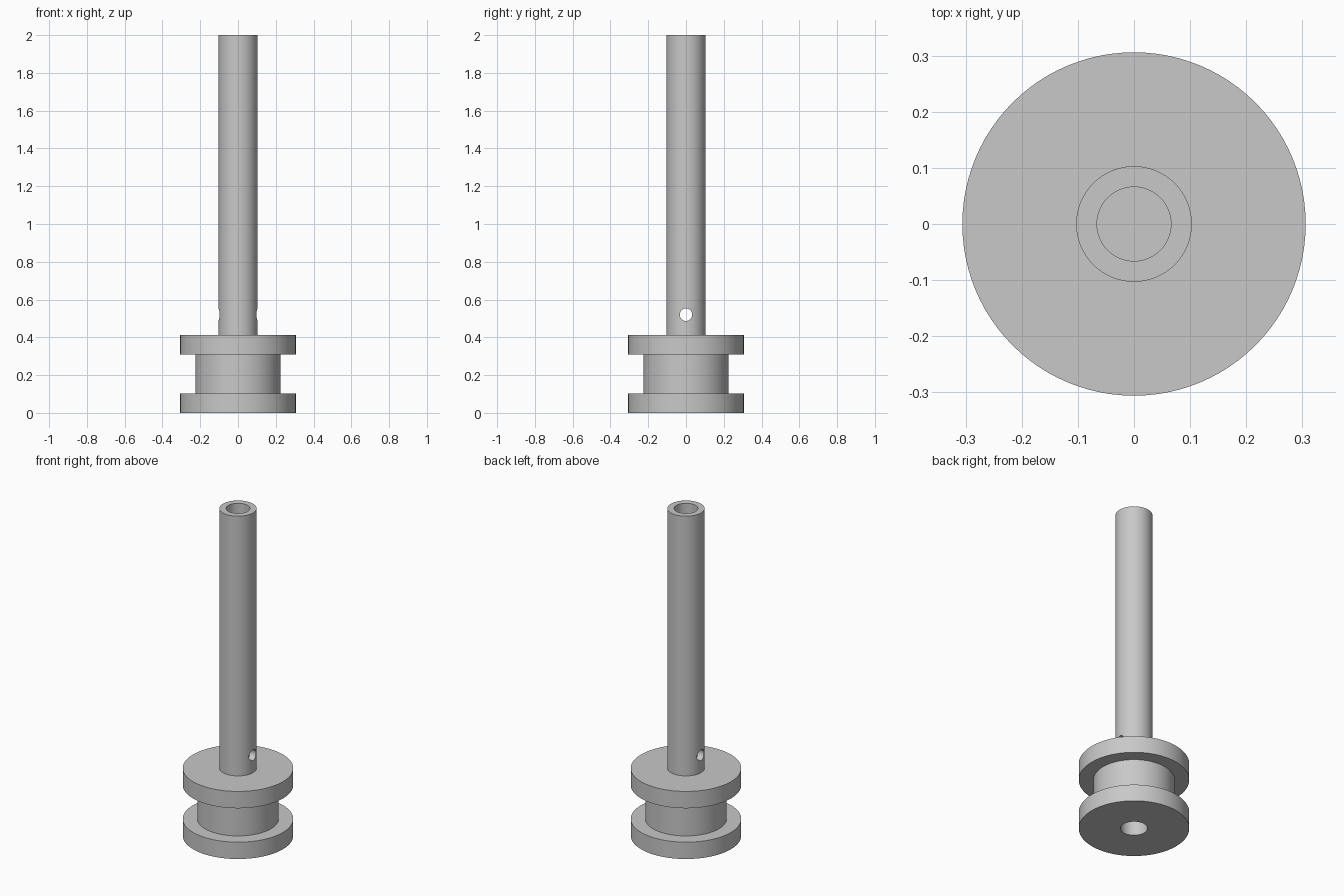
import bpy
import bmesh
import math

if "Cube" in bpy.data.objects:
    bpy.data.objects.remove(bpy.data.objects["Cube"], do_unlink=True)

SEGMENTS = 96
HOLE_Z, HOLE_R = 0.52, 0.033

# Plain grey metal
grey = bpy.data.materials.new("grey_metal")
grey.use_nodes = True
colour = (0.58, 0.58, 0.58, 1)
grey.diffuse_color = colour
grey.node_tree.nodes["Principled BSDF"].inputs["Base Color"].default_value = colour


def revolve(name, profile):
    """Turn a closed (radius, height) profile around the z axis."""
    bm = bmesh.new()
    verts = [bm.verts.new((r, 0, z)) for r, z in profile]
    edges = [bm.edges.new(pair) for pair in zip(verts, verts[1:])]
    bmesh.ops.spin(bm, geom=verts + edges, cent=(0, 0, 0), axis=(0, 0, 1),
                   angle=math.tau, steps=SEGMENTS, use_merge=False)
    bmesh.ops.remove_doubles(bm, verts=bm.verts, dist=0.0005)
    bmesh.ops.recalc_face_normals(bm, faces=bm.faces)
    mesh = bpy.data.meshes.new(name)
    bm.to_mesh(mesh)
    bm.free()
    mesh.materials.append(grey)
    obj = bpy.data.objects.new(name, mesh)
    bpy.context.collection.objects.link(obj)
    return obj


# Spool and hollow shaft turned as one piece, with a blind bore at each end
profile = [
    (0, 0.3), (0.075, 0.3), (0.075, 0),            # lower bore
    (0.306, 0), (0.306, 0.103),                    # bottom flange
    (0.225, 0.103), (0.225, 0.31),                 # spool core
    (0.306, 0.31), (0.306, 0.413),                 # top flange
    (0.103, 0.413), (0.103, HOLE_Z - 0.05),        # shaft
    (0.103, HOLE_Z + 0.05), (0.103, 2),
    (0.066, 2), (0.066, HOLE_Z + 0.05),            # upper bore
    (0.066, HOLE_Z - 0.05), (0.066, 0.413), (0, 0.413),
]
body = revolve("spool_and_shaft", profile)

# Cross pin hole through the shaft from side to side
bpy.ops.mesh.primitive_cylinder_add(vertices=40, radius=HOLE_R, depth=0.5,
                                    location=(0, 0, HOLE_Z),
                                    rotation=(0, math.pi / 2, 0))
cutter = bpy.context.object
cutter.name = "pin_hole_cutter"
cutter.hide_render = True
cutter.data.materials.append(grey)

cut = body.modifiers.new("pin_hole", "BOOLEAN")
cut.operation = "DIFFERENCE"
cut.solver = "EXACT"
cut.object = cutter

bpy.ops.object.select_all(action="DESELECT")
bpy.context.view_layer.objects.active = body
body.select_set(True)
bpy.ops.object.modifier_apply(modifier=cut.name)
bpy.data.objects.remove(cutter, do_unlink=True)
bpy.ops.object.shade_smooth_by_angle(angle=math.radians(30))
